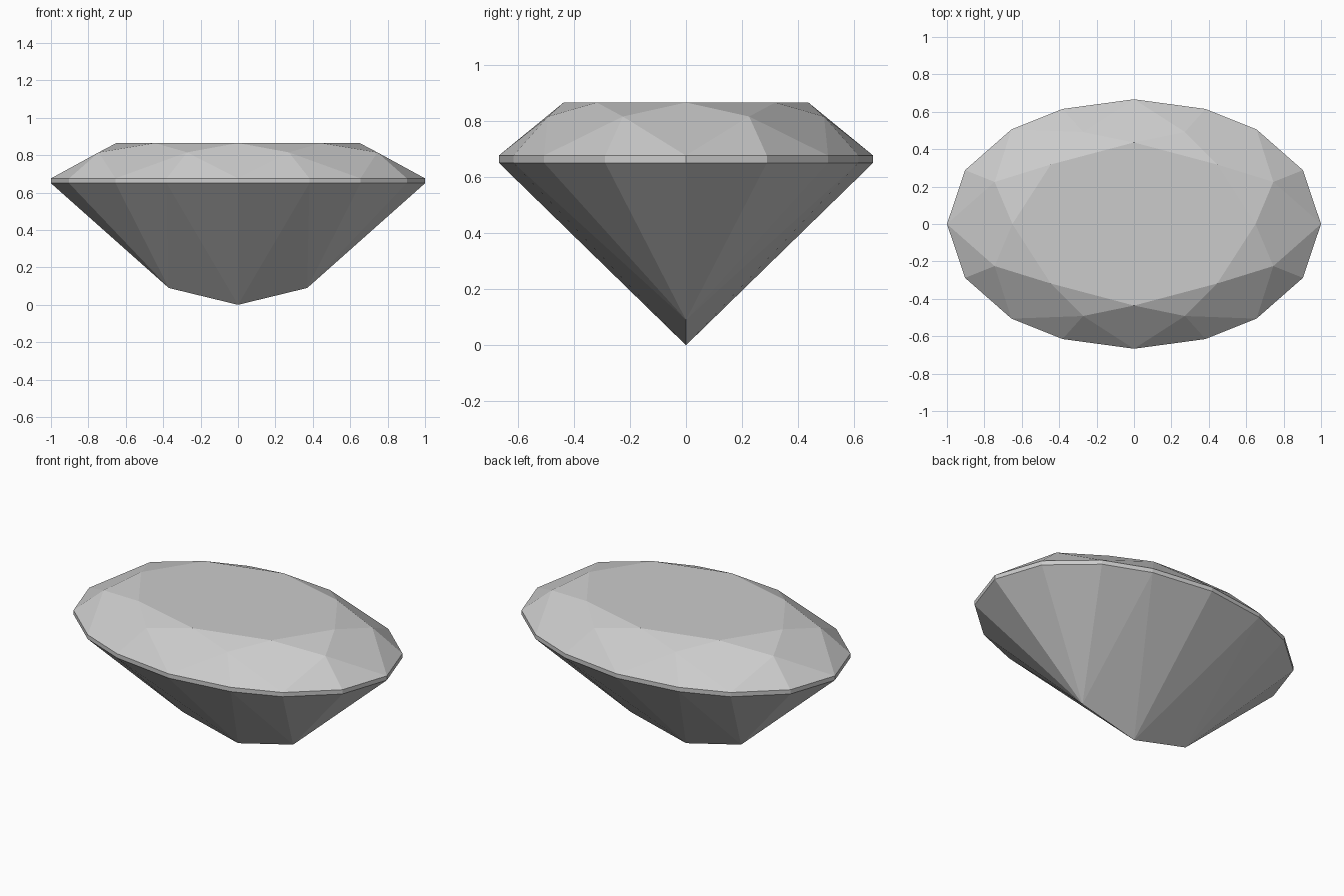
import bpy
import bmesh

cube = bpy.data.objects.get("Cube")
if cube:
    bpy.data.objects.remove(cube, do_unlink=True)

GIRDLE_LOW, GIRDLE_HIGH, CROWN_MID, TABLE = 0.65, 0.676, 0.815, 0.865

# Single pale grey stone colour
stone = bpy.data.materials.new("pale_grey_stone")
stone.use_nodes = True
grey = (0.6, 0.6, 0.6, 1)
stone.diffuse_color = grey
stone.node_tree.nodes["Principled BSDF"].inputs["Base Color"].default_value = grey


def full_ring(quarter):
    """Mirror a quarter outline (+x towards +y) into a closed ring."""
    half = quarter + [(-x, y) for x, y in reversed(quarter) if x > 0]
    return half + [(x, -y) for x, y in reversed(half) if y > 0]


bm = bmesh.new()


def ring_verts(quarter, z):
    return [bm.verts.new((x, y, z)) for x, y in full_ring(quarter)]


# Outlines: girdle (16 points), crown middle (8) and table (8)
outline = [(1, 0), (0.903, 0.288), (0.655, 0.506), (0.382, 0.615), (0, 0.667)]
low = ring_verts(outline, GIRDLE_LOW)
high = ring_verts(outline, GIRDLE_HIGH)
mid = ring_verts([(0.745, 0.225), (0.272, 0.492)], CROWN_MID)
top = ring_verts([(0.65, 0), (0.445, 0.318), (0, 0.436)], TABLE)

# Crown: table, star facets, kites and paired upper facets
bm.faces.new(top)
for i in range(8):
    a, b, c = high[2 * i], high[2 * i + 1], high[(2 * i + 2) % 16]
    bm.faces.new((top[i], mid[i], top[(i + 1) % 8]))
    bm.faces.new((top[i], mid[i - 1], a, mid[i]))
    bm.faces.new((mid[i], a, b))
    bm.faces.new((mid[i], b, c))

# Keel: a shallow ridge along x
right_keel, tip, left_keel = [bm.verts.new(p) for p in
                              ((-0.37, 0, 0.09), (0, 0, 0), (0.37, 0, 0.09))]


def keel_for(x):
    return tip if abs(x) < 0.3 else left_keel if x > 0 else right_keel


# Girdle band and pavilion facets fanning to the keel
for i in range(16):
    j = (i + 1) % 16
    bm.faces.new((low[i], low[j], high[j], high[i]))
    middle_x = (low[i].co.x + low[j].co.x) / 2
    bm.faces.new((low[j], low[i], keel_for(middle_x)))
for i in (3, 5, 11, 13):
    side = left_keel if low[i].co.x > 0 else right_keel
    bm.faces.new((low[i], side, tip))

bmesh.ops.recalc_face_normals(bm, faces=bm.faces)
mesh = bpy.data.meshes.new("oval_cut_gem")
bm.to_mesh(mesh)
bm.free()
mesh.materials.append(stone)
bpy.context.collection.objects.link(bpy.data.objects.new("oval_cut_gem", mesh))
